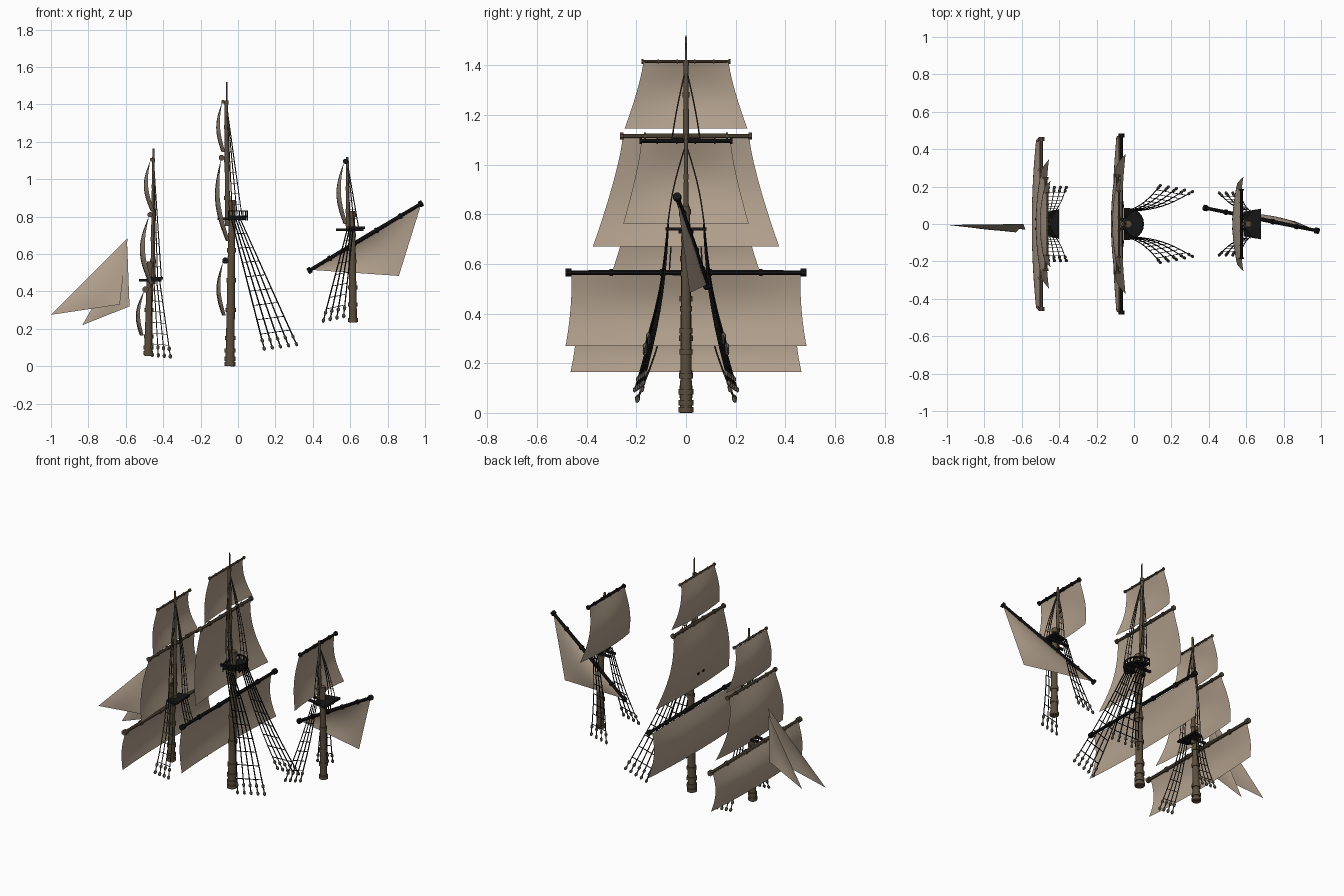
import bpy, bmesh, math
from mathutils import Vector

if "Cube" in bpy.data.objects:
    bpy.data.objects.remove(bpy.data.objects["Cube"])


def material(name, rgb):
    m = bpy.data.materials.new(name)
    m.diffuse_color = (*rgb, 1)
    m.use_nodes = True
    m.node_tree.nodes["Principled BSDF"].inputs["Base Color"].default_value = m.diffuse_color
    return m


CANVAS = material("canvas", (0.44, 0.35, 0.265))
WOOD = material("brown wood", (0.105, 0.075, 0.045))
BLACK = material("black wood", (0.008, 0.008, 0.008))
ROPE = material("grey rope", (0.06, 0.05, 0.04))
BLOCK = material("grey block", (0.13, 0.115, 0.095))


def finish(name, bm, mat, smooth=True):
    bmesh.ops.recalc_face_normals(bm, faces=bm.faces[:])
    me = bpy.data.meshes.new(name)
    bm.to_mesh(me)
    bm.free()
    me.materials.append(mat)
    ob = bpy.data.objects.new(name, me)
    bpy.context.collection.objects.link(ob)
    if smooth:
        bpy.context.view_layer.objects.active = ob
        ob.select_set(True)
        bpy.ops.object.shade_smooth_by_angle(angle=math.radians(40))
        ob.select_set(False)
    return ob


def lathe(bm, p0, p1, prof, sides):
    """Capped round spar from p0 to p1; prof lists (fraction, radius)."""
    p0, p1 = Vector(p0), Vector(p1)
    q = (p1 - p0).to_track_quat('Z', 'Y')
    rings = []
    for t, r in prof:
        rings.append([bm.verts.new(p0.lerp(p1, t) + q @ Vector(
            (r * math.cos(a), r * math.sin(a), 0)))
            for a in (2 * math.pi * (i + 0.5) / sides for i in range(sides))])
    for a, b in zip(rings, rings[1:]):
        for i in range(sides):
            j = (i + 1) % sides
            bm.faces.new((a[i], a[j], b[j], b[i]))
    bm.faces.new(rings[0])
    bm.faces.new(rings[-1])


def box(bm, x0, x1, y0, y1, z0, z1):
    vs = bmesh.ops.create_cube(bm, size=1)["verts"]
    for v in vs:
        v.co = Vector(((x0 + x1) / 2 + v.co.x * (x1 - x0),
                       (y0 + y1) / 2 + v.co.y * (y1 - y0),
                       (z0 + z1) / 2 + v.co.z * (z1 - z0)))


def mast(name, x, z0, z1, r0, r1, bands=(), lean=0.0):
    """Tapered mast with raised collars at the given heights."""
    bm = bmesh.new()
    lathe(bm, (x, 0, z0), (x + lean, 0, z1), [(0, r0), (1, r1)], 12)
    for z in bands:
        t = (z - z0) / (z1 - z0)
        c, r = x + lean * t, (r0 + (r1 - r0) * t) * 1.25
        lathe(bm, (c, 0, z - 0.011), (c, 0, z + 0.011), [(0, r), (1, r)], 12)
    finish(name, bm, WOOD)


def yard(name, p0, p1, r, mat):
    """Spar with end caps and evenly placed bands."""
    bm = bmesh.new()
    lathe(bm, p0, p1, [(0, r * .8), (.5, r), (1, r * .8)], 8)
    a, b = Vector(p0), Vector(p1)
    for t in (0.012, 0.19, 0.4, 0.6, 0.81, 0.988):
        w = 0.012 if t in (0.012, 0.988) else 0.008
        k = r * (1.45 if w == 0.012 else 1.3)
        lathe(bm, a.lerp(b, t - w), a.lerp(b, t + w), [(0, k), (1, k)], 8)
    finish(name, bm, mat)


def grid_sail(name, f, n=14):
    bm = bmesh.new()
    v = [[bm.verts.new(f(i / n, j / n)) for j in range(n + 1)] for i in range(n + 1)]
    for i in range(n):
        for j in range(n):
            bm.faces.new((v[i][j], v[i + 1][j], v[i + 1][j + 1], v[i][j + 1]))
    bmesh.ops.remove_doubles(bm, verts=bm.verts[:], dist=1e-5)
    finish(name, bm, CANVAS)


def square_sail(name, xt, xb, bulge, zt, zb, wt, wb, power):
    def f(u, v):
        s = 2 * v - 1
        w = wt + (wb - wt) * u ** power
        x = xt + (xb - xt) * u - bulge * math.sin(math.pi * u) * (1 - 0.35 * s * s)
        return (x + 0.02 * u * s * s, s * w, zt + (zb - zt) * u)
    grid_sail(name, f)


def tri_sail(name, a, b, c, belly):
    a, b, c = Vector(a), Vector(b), Vector(c)

    def f(u, v):
        p = a * (1 - u) + (b * (1 - v) + c * v) * u
        return p + Vector((0, belly * 27 * (1 - u) * u * u * v * (1 - v), 0))
    grid_sail(name, f, 10)


def shrouds(name, tops, ends, mat, r, levels, sag=0.0, dead=True):
    """Mirrored fan of ropes with rungs and blocks at the lower ends."""
    ropes, blocks = bmesh.new(), bmesh.new()
    for side in (1, -1):
        fan = []
        for a, b in zip(tops, ends):
            pts = []
            for k in range(levels + 1):
                p = Vector(a).lerp(Vector(b), k / levels)
                p.y = (p.y - sag * math.sin(math.pi * k / levels)) * side
                pts.append(p)
            fan.append(pts)
            for p, q in zip(pts, pts[1:]):
                lathe(ropes, p, q, [(0, r), (1, r)], 4)
            if dead:
                d = (pts[-1] - pts[-2]).normalized()
                for off in (0.0, -0.045):
                    m = pts[-1] + d * off
                    lathe(blocks, m - d * .012, m + d * .012,
                          [(0, .004), (.3, .009), (.7, .009), (1, .004)], 6)
        for p, q in zip(fan, fan[1:]):
            for k in range(1, levels):
                lathe(ropes, p[k], q[k], [(0, r * .7), (1, r * .7)], 4)
    finish(name, ropes, mat, False)
    if dead:
        finish(name + "_blocks", blocks, BLOCK)
    else:
        blocks.free()


def platform(name, x0, x1, half, z, rounded, rail):
    """Lookout platform on cross timbers, optionally railed."""
    bm = bmesh.new()
    if rounded:
        rim = [(x0 + (x1 - x0) * math.sin(a) ** .8, -half * math.cos(a))
               for a in (math.pi * i / 12 for i in range(13))]
    else:
        rim = [(x0, -half * .8), (x1, -half), (x1, half), (x0, half * .8)]
    lo = [bm.verts.new((x, y, z - .006)) for x, y in rim]
    hi = [bm.verts.new((x, y, z + .006)) for x, y in rim]
    bm.faces.new(lo)
    bm.faces.new(hi)
    n = len(rim)
    for i in range(n):
        j = (i + 1) % n
        bm.faces.new((lo[i], lo[j], hi[j], hi[i]))
        if rail:
            (ax, ay), (bx, by) = rim[i], rim[j]
            lathe(bm, (ax, ay, z + .03), (bx, by, z + .03), [(0, .005), (1, .005)], 4)
            lathe(bm, (ax, ay, z - .02), (ax, ay, z + .03), [(0, .004), (1, .004)], 4)
    for s in (-1, 1):
        box(bm, x0 - .06, x1 - .01, s * .025 - .006, s * .025 + .006, z - .018, z - .004)
    finish(name, bm, BLACK, False)


# Masts
mast("main_lower_mast", -.043, 0, .89, .025, .018, (.012, .04, .085, .15, .3, .46, .62, .87), .012)
mast("main_topmast", -.055, .75, 1.42, .015, .010, (.78, .9, 1.1, 1.28, 1.41), -.008)
mast("main_pole", -.06, 1.41, 1.52, .005, .003, (1.5,))
mast("fore_lower_mast", -.48, .055, .56, .022, .017, (.07, .1, .16, .3, .41, .54), .01)
mast("fore_topmast", -.455, .44, 1.165, .014, .006, (.48, .56, .68, .81, .96, 1.1), .003)
mast("mizzen_lower_mast", .615, .235, .83, .022, .016, (.247, .33, .42, .56, .7, .81), -.005)
mast("mizzen_topmast", .588, .72, 1.12, .012, .007, (.76, .83, .95, 1.09), -.003)

# Yards: x, z, half length, radius, colour
for name, x, z, h, r, mat in (
        ("main_course_yard", -.068, .565, .485, .012, BLACK),
        ("main_topsail_yard", -.088, 1.115, .265, .011, WOOD),
        ("main_topgallant_yard", -.08, 1.415, .18, .007, WOOD),
        ("fore_course_yard", -.495, .41, .465, .012, WOOD),
        ("fore_topsail_yard", -.47, .81, .25, .010, WOOD),
        ("fore_topgallant_yard", -.462, 1.105, .17, .007, WOOD),
        ("mizzen_topsail_yard", .575, 1.095, .187, .010, BLACK)):
    yard(name, (x, -h, z), (x, h, z), r, mat)
yard("lateen_yard", (.375, .087, .508), (.985, -.037, .873), .012, BLACK)

# Square sails
square_sail("main_course_sail", -.08, -.085, .033, .558, .27, .46, .485, 2.2)
square_sail("main_topsail", -.09, -.065, .045, 1.11, .67, .255, .375, 1.3)
square_sail("main_topgallant_sail", -.085, -.088, .03, 1.412, 1.145, .172, .247, 1.3)
square_sail("fore_course_sail", -.5, -.525, .033, .405, .165, .44, .465, 2.2)
square_sail("fore_topsail", -.475, -.475, .05, .805, .44, .235, .345, 1.3)
square_sail("fore_topgallant_sail", -.468, -.467, .036, 1.1, .83, .162, .23, 1.3)
square_sail("mizzen_topsail", .567, .565, .04, 1.092, .76, .18, .253, 1.3)

# Fore-and-aft sails
tri_sail("lateen_sail", (.395, .083, .515), (.978, -.035, .862), (.86, .015, .483), .02)
tri_sail("outer_jib", (-.59, 0, .685), (-1, -.005, .275), (-.632, -.045, .33), -.012)
tri_sail("inner_jib", (-.592, 0, .64), (-.832, -.005, .22), (-.58, -.03, .32), -.012)

# Lookout platforms
platform("main_platform", -.05, .05, .083, .8, True, True)
platform("fore_platform", -.47, -.40, .08, .47, False, False)
platform("mizzen_platform", .585, .68, .082, .74, False, False)

# Lower shrouds
shrouds("main_shrouds", [(-.035 + .012 * i, .07, .785) for i in range(5)],
        [(.14 + .043 * i, .205 - .008 * i, .095 + .006 * i) for i in range(5)],
        BLACK, .0038, 9, .022)
shrouds("fore_shrouds", [(-.465 + .015 * i, .07, .465) for i in range(4)],
        [(-.458 + .032 * i, .195, .062 - .003 * i) for i in range(4)], ROPE, .003, 7, .015)
shrouds("mizzen_shrouds", [(.585 + .01 * i, .075, .735) for i in range(4)],
        [(.457 + .036 * i, .165, .245 + .008 * i) for i in range(4)], BLACK, .0035, 8, .015)

# Upper shrouds
shrouds("main_upper_shrouds", [(-.058, .004, 1.375)] * 3,
        [(-.03 + .025 * i, .075, .81) for i in range(3)], ROPE, .0028, 10, -.018, False)
shrouds("fore_upper_shrouds", [(-.45, .004, 1.08)] * 3,
        [(-.45 + .02 * i, .072, .475) for i in range(3)], ROPE, .0028, 10, -.012, False)
shrouds("mizzen_upper_shrouds", [(.588, .004, 1.07)] * 3,
        [(.6 + .022 * i, .075, .745) for i in range(3)], ROPE, .0028, 7, -.01, False)
